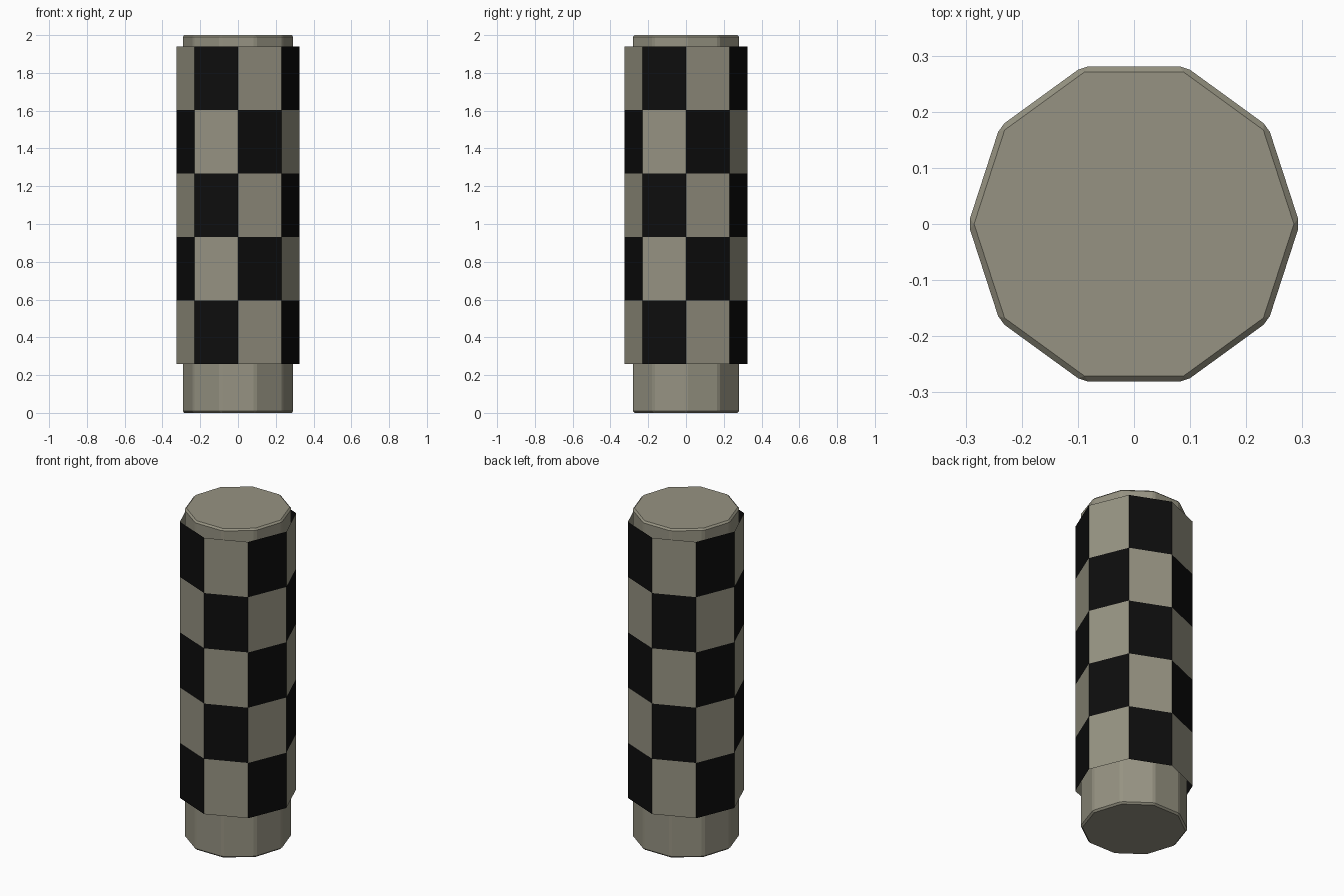
import bpy, bmesh, math

if "Cube" in bpy.data.objects:
    bpy.data.objects.remove(bpy.data.objects["Cube"])

def material(name, rgb):
    m = bpy.data.materials.new(name)
    m.diffuse_color = (*rgb, 1)
    m.use_nodes = True
    m.node_tree.nodes["Principled BSDF"].inputs["Base Color"].default_value = m.diffuse_color
    return m

stone = material("warm_grey", (0.305, 0.291, 0.223))
black = material("near_black", (0.004, 0.004, 0.004))

def add_object(name, bm, mats):
    me = bpy.data.meshes.new(name)
    bm.normal_update()
    bm.to_mesh(me)
    bm.free()
    ob = bpy.data.objects.new(name, me)
    bpy.context.collection.objects.link(ob)
    for m in mats:
        me.materials.append(m)
    return ob

def ring(bm, n, r, z):
    return [bm.verts.new((r * math.cos(2 * math.pi * i / n),
                          r * math.sin(2 * math.pi * i / n), z)) for i in range(n)]

# ten-sided core with chamfered edges
bm = bmesh.new()
low, high = ring(bm, 10, 0.2955, 0), ring(bm, 10, 0.2955, 2)
bm.faces.new(low[::-1])
bm.faces.new(high)
for i in range(10):
    j = (i + 1) % 10
    bm.faces.new((low[i], low[j], high[j], high[i]))
bmesh.ops.bevel(bm, geom=bm.edges[:], offset=0.01, segments=1,
                affect='EDGES', profile=0.5)
add_object("handle_core", bm, [stone])

# open eight-sided sleeve, checkered by row and side
bm = bmesh.new()
rows, z0, z1 = 5, 0.26, 1.94
rings = [ring(bm, 8, 0.325, z0 + (z1 - z0) * r / rows) for r in range(rows + 1)]
for r in range(rows):
    for k in range(8):
        j = (k + 1) % 8
        f = bm.faces.new((rings[r][k], rings[r][j], rings[r + 1][j], rings[r + 1][k]))
        f.material_index = (r + k) % 2
add_object("checkered_grip", bm, [stone, black])
